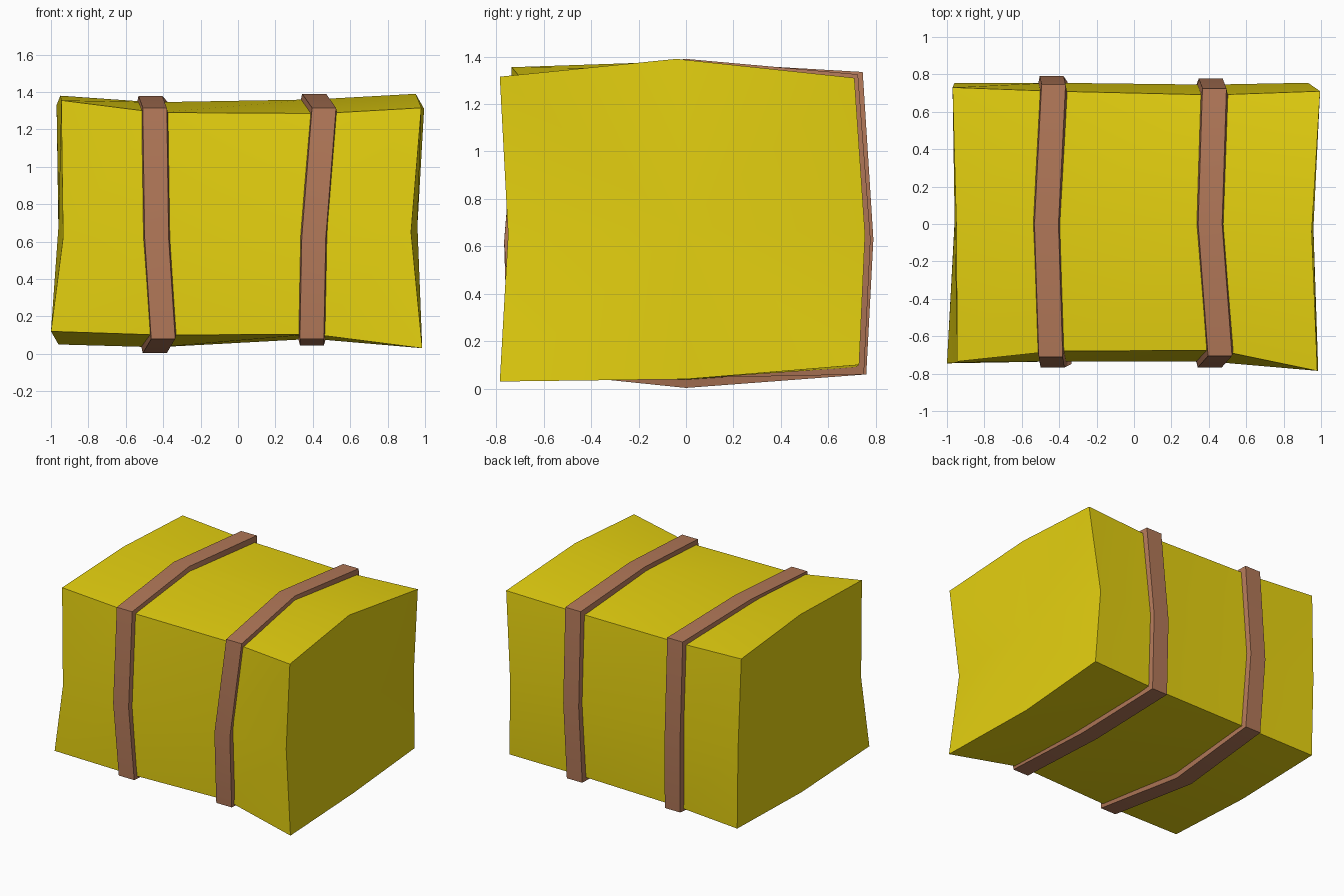
import bpy, bmesh
from mathutils import Vector

if "Cube" in bpy.data.objects:
    bpy.data.objects.remove(bpy.data.objects["Cube"])


def material(name, rgb):
    m = bpy.data.materials.new(name)
    m.diffuse_color = (*rgb, 1)
    m.use_nodes = True
    m.node_tree.nodes["Principled BSDF"].inputs["Base Color"].default_value = m.diffuse_color
    return m


def finish(name, bm, mat):
    bmesh.ops.recalc_face_normals(bm, faces=bm.faces)
    me = bpy.data.meshes.new(name)
    bm.to_mesh(me)
    bm.free()
    ob = bpy.data.objects.new(name, me)
    bpy.context.collection.objects.link(ob)
    me.materials.append(mat)
    bpy.ops.object.select_all(action='DESELECT')
    ob.select_set(True)
    bpy.context.view_layer.objects.active = ob
    bpy.ops.object.shade_smooth_by_angle(angle=0.5)
    return ob


def bridge(bm, a, b):
    n = len(a)
    for i in range(n):
        bm.faces.new((a[i], a[(i + 1) % n], b[(i + 1) % n], b[i]))


straw = material("straw", (0.79, 0.64, 0.005))
leather = material("strap_brown", (0.45, 0.19, 0.10))

# Bale rings: front top, top, back top, back, back bottom, bottom, front bottom, front
bale_rings = [
    [(-.945, -.735, 1.355), (-.95, 0, 1.38), (-.97, .73, 1.33), (-.96, .755, .65),
     (-.95, .75, .06), (-.96, 0, .05), (-1, -.745, .12), (-.935, -.74, .62)],
    [(-.43, -.68, 1.29), (-.45, 0, 1.345), (-.43, .71, 1.30), (-.43, .755, .64),
     (-.42, .725, .08), (-.43, 0, .035), (-.40, -.725, .10), (-.43, -.735, .62)],
    [(.45, -.675, 1.285), (.41, 0, 1.36), (.43, .69, 1.29), (.40, .745, .64),
     (.40, .715, .09), (.40, 0, .08), (.40, -.70, .105), (.40, -.735, .62)],
    [(.98, -.785, 1.315), (.95, -.04, 1.39), (.995, .71, 1.31), (.93, .755, .65),
     (.955, .73, .10), (.955, 0, .04), (.985, -.785, .03), (.925, -.75, .65)],
]
bm = bmesh.new()
rings = [[bm.verts.new(p) for p in r] for r in bale_rings]
for a, b in zip(rings, rings[1:]):
    bridge(bm, a, b)
for r in (rings[0], rings[-1]):
    c = bm.verts.new(sum((v.co for v in r), Vector()) / 8)
    for i in range(8):
        bm.faces.new((r[i], r[(i + 1) % 8], c))
finish("hay_bale", bm, straw)

# Straps: outer centre line in the same order, with a slightly wider buried inner side
strap_paths = [
    [(-.445, -.71, 1.315), (-.468, 0, 1.378), (-.43, .745, 1.335), (-.44, .79, .63),
     (-.42, .76, .06), (-.445, 0, .003), (-.40, -.75, .08), (-.435, -.767, .62)],
    [(.46, -.705, 1.315), (.407, 0, 1.39), (.43, .725, 1.325), (.41, .778, .63),
     (.40, .75, .06), (.395, 0, .045), (.395, -.73, .08), (.405, -.767, .62)],
]
mid = Vector((0, 0, .68))
for side, path in zip(("left", "right"), strap_paths):
    bm = bmesh.new()
    loops = []
    for half, scale in ((-.064, 1), (.064, 1), (.075, .93), (-.075, .93)):
        loop = []
        for x, y, z in path:
            p = mid + (Vector((0, y, z)) - mid) * scale
            p.x = x + half
            loop.append(bm.verts.new(p))
        loops.append(loop)
    for k in range(4):
        bridge(bm, loops[k], loops[(k + 1) % 4])
    finish(side + "_strap", bm, leather)
